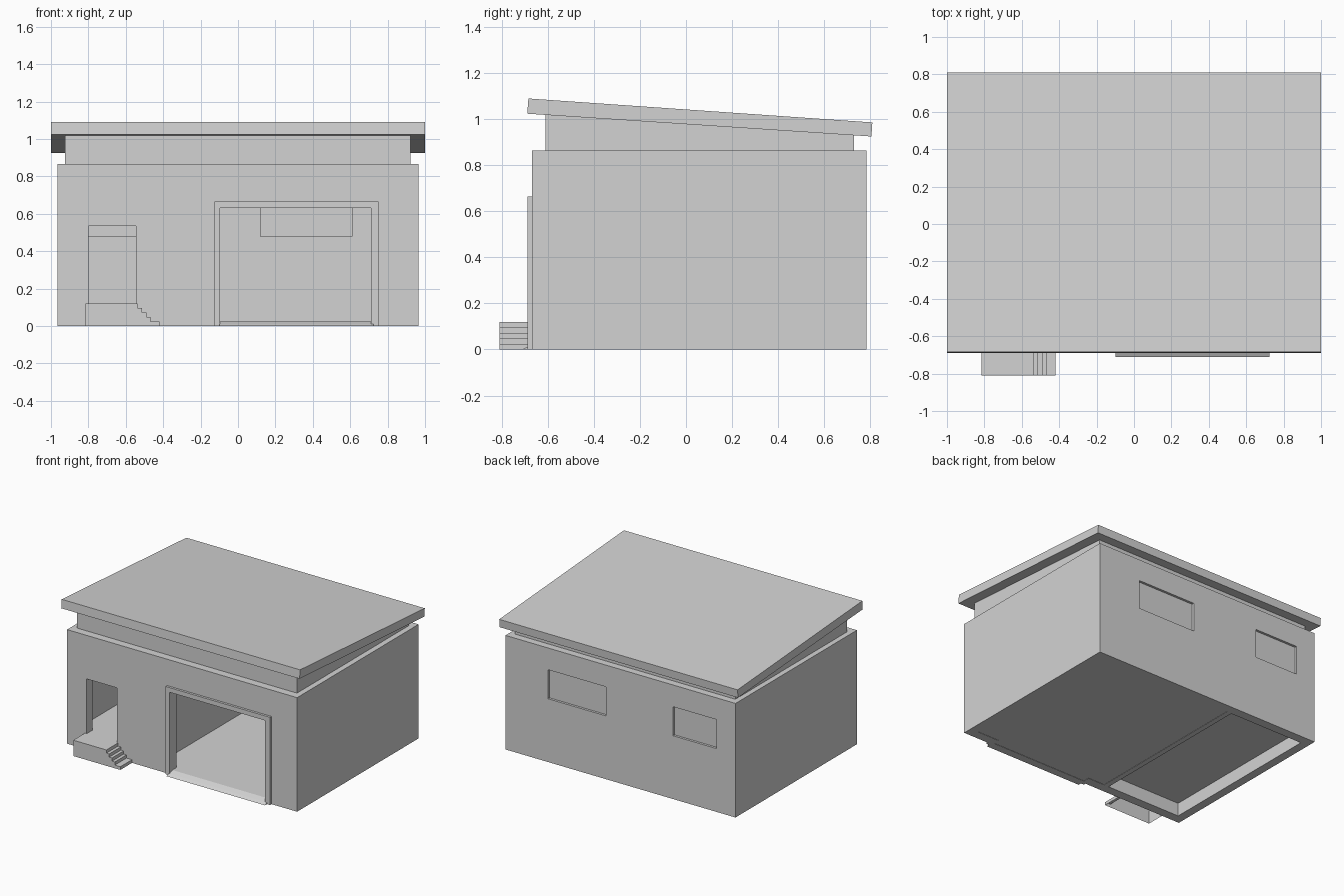
import bpy
import bmesh
from mathutils import Vector

if "Cube" in bpy.data.objects:
    bpy.data.objects.remove(bpy.data.objects["Cube"], do_unlink=True)

grey = bpy.data.materials.new("light grey")
grey.use_nodes = True
COLOUR = (0.65, 0.65, 0.65, 1)
grey.diffuse_color = COLOUR
grey.node_tree.nodes["Principled BSDF"].inputs["Base Color"].default_value = COLOUR


def extrude(name, profile, axis, start, end, open_sides=()):
    """Extrude a 2D profile along x or y; drop faces pointing along open_sides."""
    bm = bmesh.new()
    place = (lambda a, b: (start, a, b)) if axis == "x" else (lambda a, b: (a, start, b))
    face = bm.faces.new([bm.verts.new(place(a, b)) for a, b in profile])
    out = bmesh.ops.extrude_face_region(bm, geom=[face])
    shift = Vector((end - start, 0, 0)) if axis == "x" else Vector((0, end - start, 0))
    bmesh.ops.translate(bm, vec=shift, verts=[g for g in out["geom"] if isinstance(g, bmesh.types.BMVert)])
    bmesh.ops.recalc_face_normals(bm, faces=bm.faces)
    bm.normal_update()
    gone = [f for f in bm.faces if any(f.normal.dot(Vector(d)) > 0.99 for d in open_sides)]
    bmesh.ops.delete(bm, geom=gone, context="FACES")
    mesh = bpy.data.meshes.new(name)
    bm.to_mesh(mesh)
    bm.free()
    mesh.materials.append(grey)
    obj = bpy.data.objects.new(name, mesh)
    bpy.context.collection.objects.link(obj)
    return obj


def box(name, x0, x1, y0, y1, z0, z1):
    return extrude(name, [(x0, z0), (x1, z0), (x1, z1), (x0, z1)], "y", y0, y1)


def cut(target, *bounds):
    cutter = box("cutter", *bounds)
    cutter.hide_render = True
    mod = target.modifiers.new("cut", "BOOLEAN")
    mod.operation, mod.solver, mod.object = "DIFFERENCE", "EXACT", cutter
    bpy.context.view_layer.objects.active = target
    bpy.ops.object.modifier_apply(modifier=mod.name)
    bpy.data.objects.remove(cutter, do_unlink=True)


# Outer walls with two rooms and a partition between them
walls = box("walls", -0.965, 0.965, -0.67, 0.785, 0, 0.865)
cut(walls, -0.235, 0.90, -0.60, 0.715, -0.1, 1)
cut(walls, -0.90, -0.275, -0.60, 0.715, -0.1, 1)

# Garage opening and entrance door
cut(walls, -0.095, 0.71, -0.8, -0.5, -0.1, 0.63)
cut(walls, -0.80, -0.545, -0.8, -0.5, 0.12, 0.535)

# Back windows with recessed panes
for side, x0, x1 in (("left", 0.12, 0.61), ("right", -0.805, -0.44)):
    cut(walls, x0, x1, 0.6, 0.9, 0.48, 0.70)
    box(side + "_window_pane", x0, x1, 0.745, 0.767, 0.48, 0.70)

# Floors
box("garage_floor", -0.24, 0.94, -0.65, 0.76, 0.002, 0.025)
box("room_floor", -0.905, -0.27, -0.605, 0.72, 0.10, 0.12)

# Frame around the garage opening
extrude("garage_frame", [(-0.125, 0), (-0.125, 0.665), (0.75, 0.665), (0.75, 0),
                         (0.71, 0), (0.71, 0.63), (-0.095, 0.63), (-0.095, 0)],
        "y", -0.688, -0.67)

# Small ramp in front of the garage
extrude("garage_ramp", [(-0.712, 0), (-0.65, 0.025), (-0.65, 0)], "x", -0.095, 0.71)
extrude("ramp_lip", [(-0.712, 0), (-0.688, 0.012), (-0.688, 0)], "x", -0.10, 0.725)

# Porch landing with steps, open underneath
STEPS, RISE, TREAD = 5, 0.024, 0.0235
steps = [(-0.815, 0), (-0.815, 0.12), (-0.537, 0.12)]
for i in range(1, STEPS):
    x = -0.537 + (i - 1) * TREAD
    z = 0.12 - i * RISE
    steps += [(x, z), (x + TREAD + (0.023 if i == STEPS - 1 else 0), z)]
steps.append((steps[-1][0], 0))
extrude("porch_steps", steps, "y", -0.81, -0.67, open_sides=[(0, 0, -1), (0, 1, 0)])

# Upper band set back from the walls, with a sloping top
extrude("upper_band", [(-0.61, 0.86), (0.73, 0.86), (0.73, 0.932), (-0.61, 1.02)],
        "x", -0.925, 0.922)

# Sloping roof slab
extrude("roof", [(-0.69, 1.025), (-0.685, 1.091), (0.81, 0.987), (0.806, 0.926)], "x", -1, 1)
